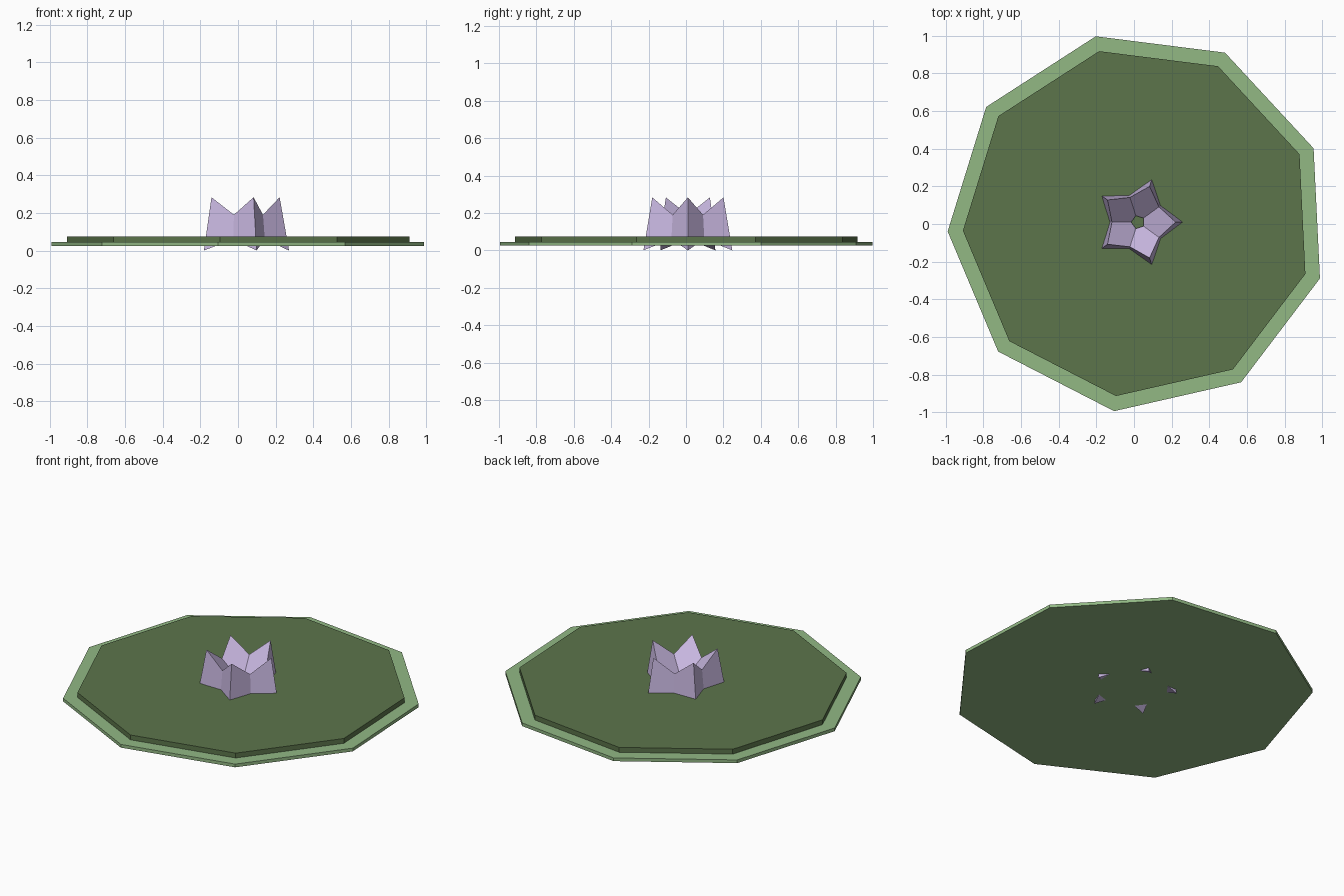
import bpy, math

if "Cube" in bpy.data.objects:
    bpy.data.objects.remove(bpy.data.objects["Cube"])

CX, CY = 0.021, 0.01  # shared centre of pad and flower


def srgb(r, g, b):
    f = lambda c: c / 12.92 if c <= 0.04045 else ((c + 0.055) / 1.055) ** 2.4
    return (f(r / 255), f(g / 255), f(b / 255), 1.0)


def material(name, rgb):
    m = bpy.data.materials.new(name)
    m.diffuse_color = srgb(*rgb)
    m.use_nodes = True
    m.node_tree.nodes["Principled BSDF"].inputs["Base Color"].default_value = m.diffuse_color
    return m


def build(name, verts, faces, mat):
    me = bpy.data.meshes.new(name)
    me.from_pydata(verts, [], faces)
    me.materials.append(mat)
    ob = bpy.data.objects.new(name, me)
    bpy.context.collection.objects.link(ob)
    return ob


def polar(r, deg, z):
    a = math.radians(deg)
    return (CX + r * math.cos(a), CY + r * math.sin(a), z)


def disc(name, radius, z0, z1, mat, n=9, phase=22.8):
    verts = [polar(radius, phase + i * 360 / n, z) for z in (z0, z1) for i in range(n)]
    faces = [list(range(n))[::-1], list(range(n, 2 * n))]
    faces += [(i, (i + 1) % n, n + (i + 1) % n, n + i) for i in range(n)]
    return build(name, verts, faces, mat)


light_green = material("light green", (146, 184, 132))
dark_green = material("dark green", (92, 117, 75))
lilac = material("lilac", (200, 183, 224))

# Nine-sided lily pad: pale rim layer with a darker layer on top
disc("pad_rim", 1.012, 0.025, 0.045, light_green)
disc("pad_top", 0.931, 0.045, 0.075, dark_green)

# Five-petal flower: flared star with a bowl above and a hollow below.
# Each sector holds: tip top, tip base, valley top, valley base, hole top, hole base
verts, faces = [], []
for i in range(5):
    tip, valley = i * 72, i * 72 + 36
    verts += [polar(0.20, tip, 0.283), polar(0.25, tip, 0.0),
              polar(0.138, valley, 0.19), polar(0.15, valley, 0.06),
              polar(0.036, valley, 0.105), polar(0.036, valley, 0.095)]
    a, p = i * 6, ((i - 1) % 5) * 6  # this sector and the one before
    tt, tb, vt, vb, ht, hb = range(a, a + 6)
    pvt, pvb, pht, phb = range(p + 2, p + 6)
    faces += [(tb, vb, vt, tt), (pvb, tb, tt, pvt),   # outer sides
              (tt, vt, ht, pht, pvt),                 # petal inside
              (tb, pvb, phb, hb, vb),                 # petal underside
              (pht, ht, hb, phb)]                     # centre hole wall
build("flower", verts, faces, lilac)
